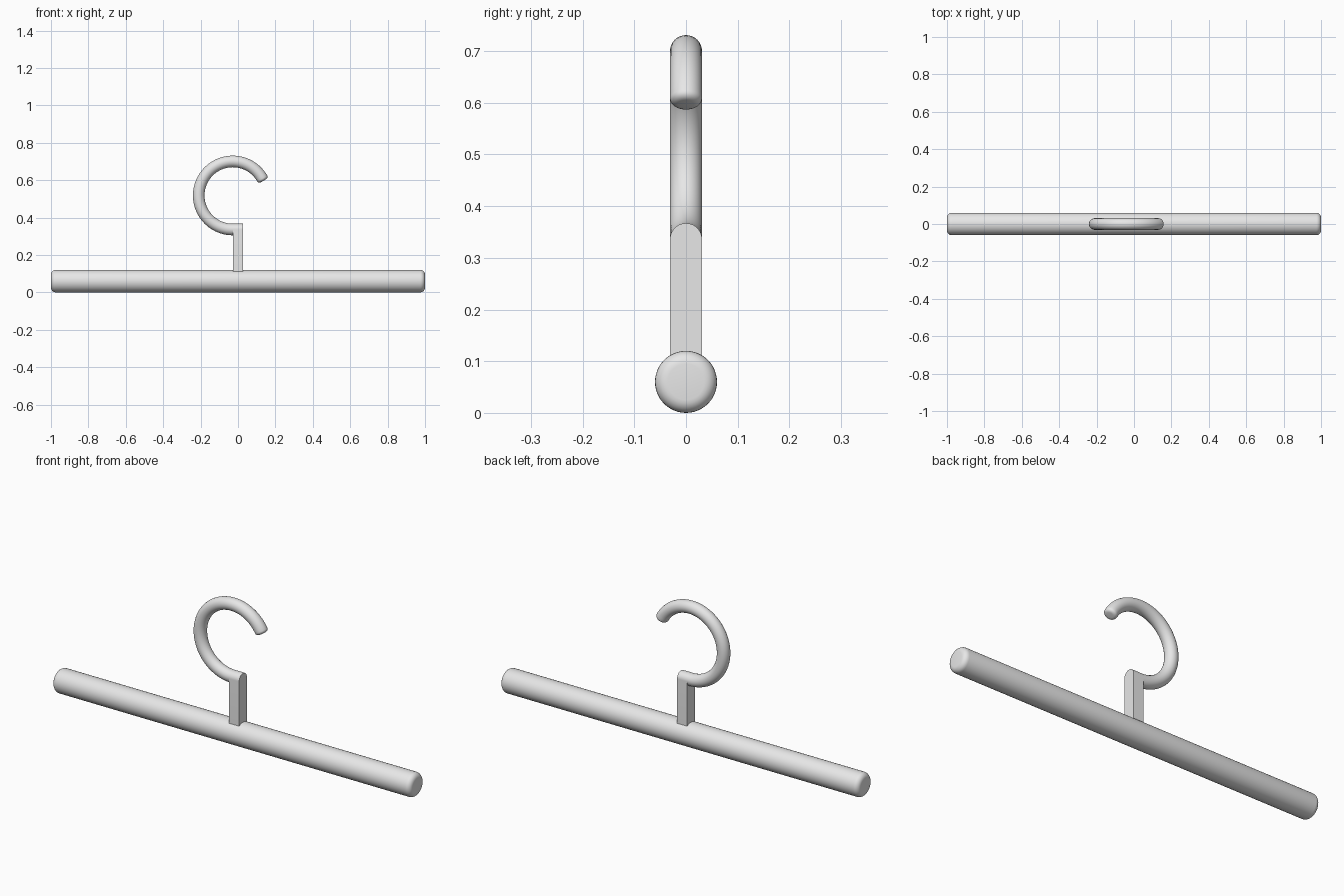
import bpy, bmesh
from math import sin, cos, pi, radians
from mathutils import Vector

cube = bpy.data.objects.get("Cube")
if cube:
    bpy.data.objects.remove(cube, do_unlink=True)

grey = bpy.data.materials.new("light_grey")
grey.use_nodes = True
grey.diffuse_color = (0.8, 0.8, 0.8, 1)
grey.node_tree.nodes["Principled BSDF"].inputs["Base Color"].default_value = grey.diffuse_color


def finish(name, bm):
    """Turn a bmesh into a smooth-shaded grey object."""
    bmesh.ops.recalc_face_normals(bm, faces=bm.faces)
    mesh = bpy.data.meshes.new(name)
    bm.to_mesh(mesh)
    bm.free()
    mesh.materials.append(grey)
    obj = bpy.data.objects.new(name, mesh)
    bpy.context.collection.objects.link(obj)
    bpy.ops.object.select_all(action='DESELECT')
    obj.select_set(True)
    bpy.context.view_layer.objects.active = obj
    bpy.ops.object.shade_smooth_by_angle(angle=radians(35))
    return obj


def sweep(name, sections, sides):
    """Capped round tube in the xz plane; sections are (centre, side axis, radius)."""
    bm = bmesh.new()
    rings = []
    for centre, side, radius in sections:
        rings.append([bm.verts.new(centre + radius * (side * cos(a) + Vector((0, 1, 0)) * sin(a)))
                      for a in (2 * pi * i / sides for i in range(sides))])
    for r, s in zip(rings, rings[1:]):
        for i in range(sides):
            j = (i + 1) % sides
            bm.faces.new((r[i], r[j], s[j], s[i]))
    bm.faces.new(rings[0])
    bm.faces.new(rings[-1])
    return finish(name, bm)


# Horizontal bar with rounded end edges
R, ROUND, STEPS = 0.06, 0.025, 6
end = [(1 - ROUND * (1 - cos(t)), R - ROUND * (1 - sin(t)))
       for t in (pi / 2 * i / STEPS for i in range(STEPS + 1))]
profile = [(-x, r) for x, r in end] + end[::-1]
sweep("hanger_bar", [(Vector((x, 0, R)), Vector((0, 0, 1)), r) for x, r in profile], 48)

# Upright stem: flat sides with an arched top, extruded across x
HALF, TUBE, NECK = 0.028, 0.031, 0.336
bm = bmesh.new()
arch = [(TUBE * cos(pi * i / 24), NECK + TUBE * sin(pi * i / 24)) for i in range(25)]
outline = [(TUBE, 0.08)] + arch + [(-TUBE, 0.08)]
face = bm.faces.new([bm.verts.new((-HALF, y, z)) for y, z in outline])
ext = bmesh.ops.extrude_face_region(bm, geom=[face])["geom"]
bmesh.ops.translate(bm, vec=(2 * HALF, 0, 0),
                    verts=[v for v in ext if isinstance(v, bmesh.types.BMVert)])
finish("stem", bm)

# Open hook: an arc from the stem around to a slightly domed tip
MAJOR, ARC = 0.182, 64
centre = Vector((-HALF, 0, NECK + MAJOR))
sections = []
for i in range(ARC + 1):
    a = radians(270 - 240 * i / ARC)
    out = Vector((cos(a), 0, sin(a)))
    sections.append((centre + MAJOR * out, out, TUBE))
tip, out, _ = sections[-1]
ahead = Vector((out.z, 0, -out.x))
for i in range(1, 6):
    t = pi / 2 * i / 5
    sections.append((tip + ahead * 0.014 * sin(t), out, TUBE - 0.016 * (1 - cos(t))))
sweep("hook", sections, 32)
